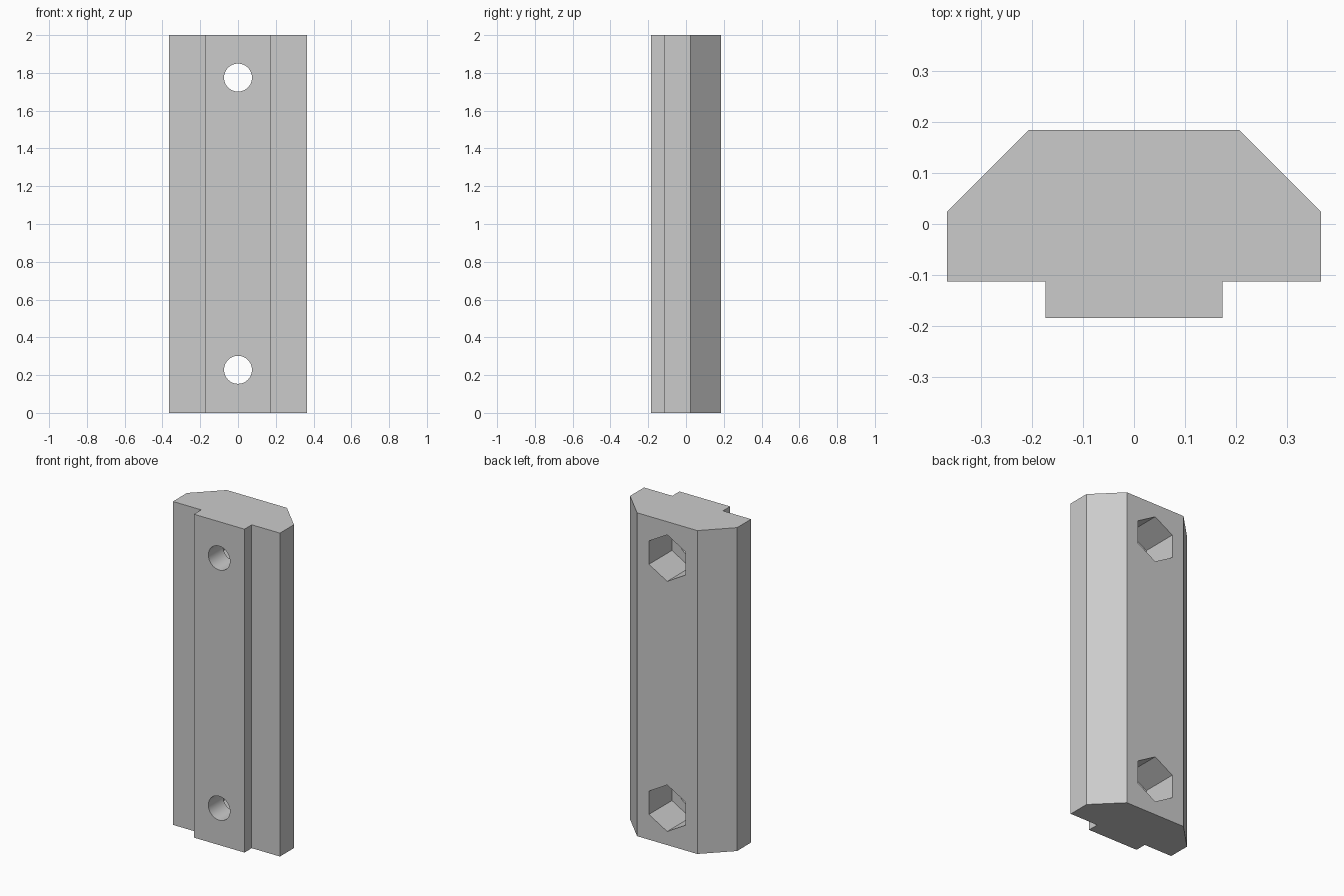
import bpy
import bmesh
from math import pi
from mathutils import Matrix

cube = bpy.data.objects.get("Cube")
if cube:
    bpy.data.objects.remove(cube, do_unlink=True)

LENGTH = 2.0
BACK = 0.184
HOLE_HEIGHTS = (0.228, 1.775)

grey = bpy.data.materials.new("plain grey")
grey.use_nodes = True
colour = (0.6, 0.6, 0.6, 1)
grey.diffuse_color = colour
grey.node_tree.nodes["Principled BSDF"].inputs["Base Color"].default_value = colour


def make_object(name, bm):
    mesh = bpy.data.meshes.new(name)
    bmesh.ops.recalc_face_normals(bm, faces=bm.faces)
    bm.to_mesh(mesh)
    bm.free()
    mesh.materials.append(grey)
    obj = bpy.data.objects.new(name, mesh)
    bpy.context.collection.objects.link(obj)
    return obj


def prism_cutter(name, sides, radius, y_front, y_back):
    """One prism along y at each fixing position, with a corner pointing up."""
    bm = bmesh.new()
    for z in HOLE_HEIGHTS:
        place = (Matrix.Translation((0, (y_front + y_back) / 2, z))
                 @ Matrix.Rotation(pi / 2, 4, 'X'))
        bmesh.ops.create_cone(bm, cap_ends=True, segments=sides, radius1=radius,
                              radius2=radius, depth=y_back - y_front, matrix=place)
    cutter = make_object(name, bm)
    cutter.hide_render = True
    return cutter


# Bar: half profile mirrored across x, then extruded upwards
half = [(0.173, -BACK), (0.173, -0.113), (0.366, -0.113), (0.366, 0.024), (0.206, BACK)]
profile = half + [(-x, y) for x, y in reversed(half)]
bm = bmesh.new()
base = bm.faces.new([bm.verts.new((x, y, 0)) for x, y in profile])
extruded = bmesh.ops.extrude_face_region(bm, geom=[base], use_keep_orig=True)
top = [v for v in extruded["geom"] if isinstance(v, bmesh.types.BMVert)]
bmesh.ops.translate(bm, verts=top, vec=(0, 0, LENGTH))
bar = make_object("clamp_bar", bm)

# Bolt holes right through, and hexagonal nut pockets in the back
cutters = [prism_cutter("bolt_hole_cutter", 48, 0.074, -0.3, 0.3),
           prism_cutter("nut_pocket_cutter", 6, 0.144, BACK - 0.225, 0.3)]
bpy.context.view_layer.objects.active = bar
for cutter in cutters:
    cut = bar.modifiers.new(cutter.name, 'BOOLEAN')
    cut.operation = 'DIFFERENCE'
    cut.solver = 'EXACT'
    cut.object = cutter
    bpy.ops.object.modifier_apply(modifier=cut.name)
    bpy.data.objects.remove(cutter, do_unlink=True)

# Smooth bores, sharp edges everywhere else
bpy.ops.object.select_all(action='DESELECT')
bar.select_set(True)
bpy.ops.object.shade_smooth_by_angle(angle=pi / 6)
